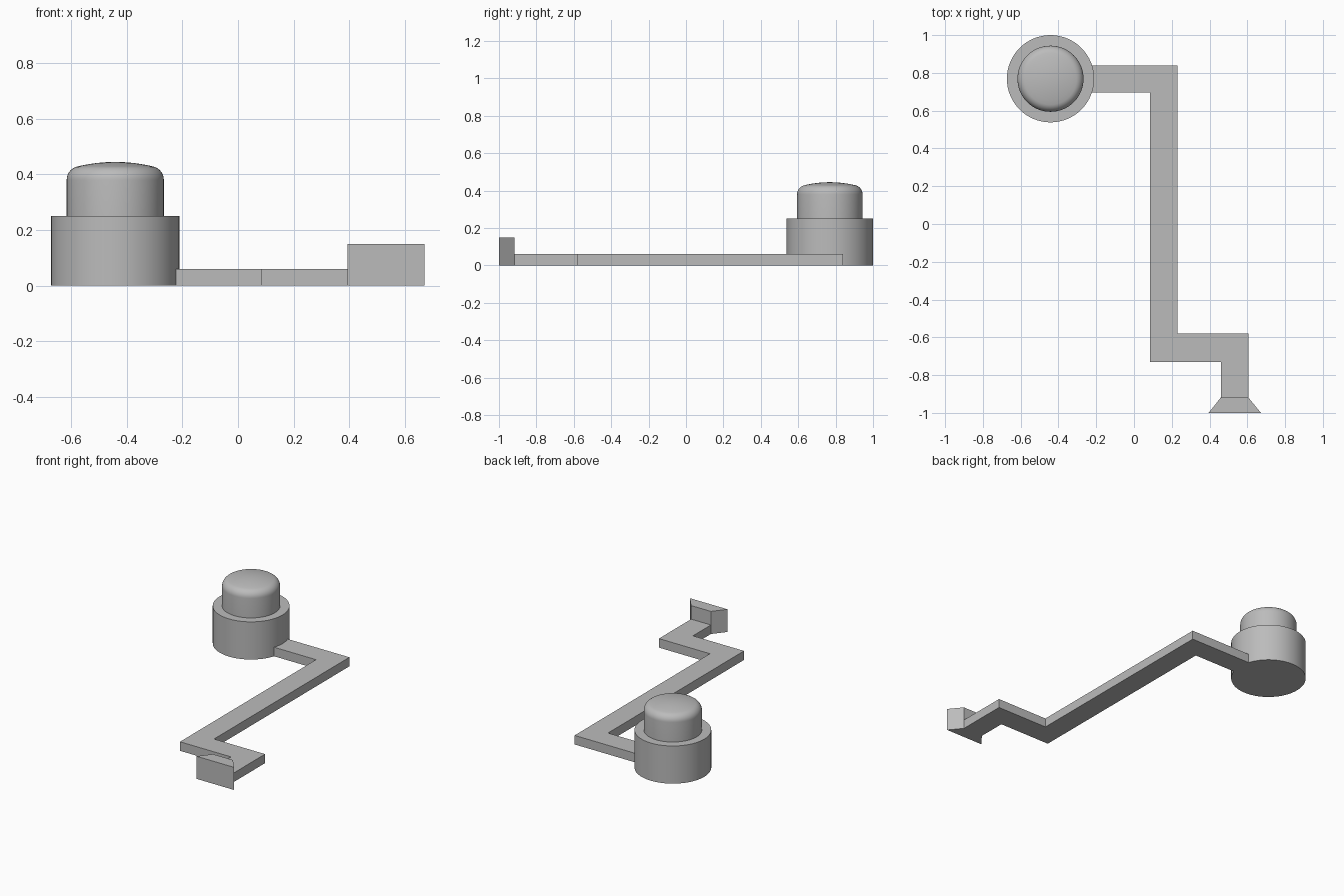
import bpy, bmesh, math

cube = bpy.data.objects.get("Cube")
if cube:
    bpy.data.objects.remove(cube, do_unlink=True)

grey = bpy.data.materials.new("plain grey")
grey.use_nodes = True
colour = (0.5, 0.5, 0.5, 1)
grey.diffuse_color = colour
grey.node_tree.nodes["Principled BSDF"].inputs["Base Color"].default_value = colour


def finish(name, bm):
    bmesh.ops.recalc_face_normals(bm, faces=bm.faces)
    mesh = bpy.data.meshes.new(name)
    bm.to_mesh(mesh)
    bm.free()
    mesh.materials.append(grey)
    obj = bpy.data.objects.new(name, mesh)
    bpy.context.collection.objects.link(obj)
    return obj


def prism(name, outline, height):
    """Extrude a flat outline up from the ground."""
    bm = bmesh.new()
    face = bm.faces.new([bm.verts.new((x, y, 0)) for x, y in outline])
    top = bmesh.ops.extrude_face_region(bm, geom=[face])["geom"]
    verts = [v for v in top if isinstance(v, bmesh.types.BMVert)]
    bmesh.ops.translate(bm, verts=verts, vec=(0, 0, height))
    return finish(name, bm)


def lathe(name, profile, centre, steps=64):
    """Spin a radius/height profile about a vertical axis."""
    bm = bmesh.new()
    verts = [bm.verts.new((r, 0, z)) for r, z in profile]
    edges = [bm.edges.new(pair) for pair in zip(verts, verts[1:])]
    bmesh.ops.spin(bm, geom=verts + edges, cent=(0, 0, 0), axis=(0, 0, 1),
                   angle=math.tau, steps=steps)
    bmesh.ops.remove_doubles(bm, verts=bm.verts, dist=0.0001)
    obj = finish(name, bm)
    obj.location = (*centre, 0)
    bpy.ops.object.select_all(action="DESELECT")
    obj.select_set(True)
    bpy.context.view_layer.objects.active = obj
    bpy.ops.object.shade_smooth_by_angle(angle=math.radians(35))
    return obj


centre = (-0.442, 0.769)

# Round base drum
lathe("drum", [(0, 0), (0.231, 0), (0.231, 0.25), (0, 0.25)], centre)

# Domed cap: straight wall, rounded shoulder, shallow crown
shoulder = [(0.125 + 0.05 * math.cos(a), 0.38 + 0.05 * math.sin(a))
            for a in (math.radians(76) * i / 8 for i in range(9))]
edge_r, edge_z = shoulder[-1]
crown = [(edge_r * (1 - t), edge_z + (0.445 - edge_z) * (1 - (1 - t) ** 2))
         for t in (i / 6 for i in range(1, 7))]
lathe("cap", [(0, 0.25), (0.175, 0.25)] + shoulder + crown, centre)

# Flat zigzag arm
prism("arm", [(-0.3, 0.84), (0.23, 0.84), (0.23, -0.58), (0.605, -0.58),
              (0.605, -0.92), (0.46, -0.92), (0.46, -0.73), (0.085, -0.73),
              (0.085, 0.697), (-0.3, 0.697)], 0.06)

# Flared end piece
prism("flared_end", [(0.46, -0.918), (0.605, -0.918), (0.672, -1), (0.395, -1)], 0.15)
